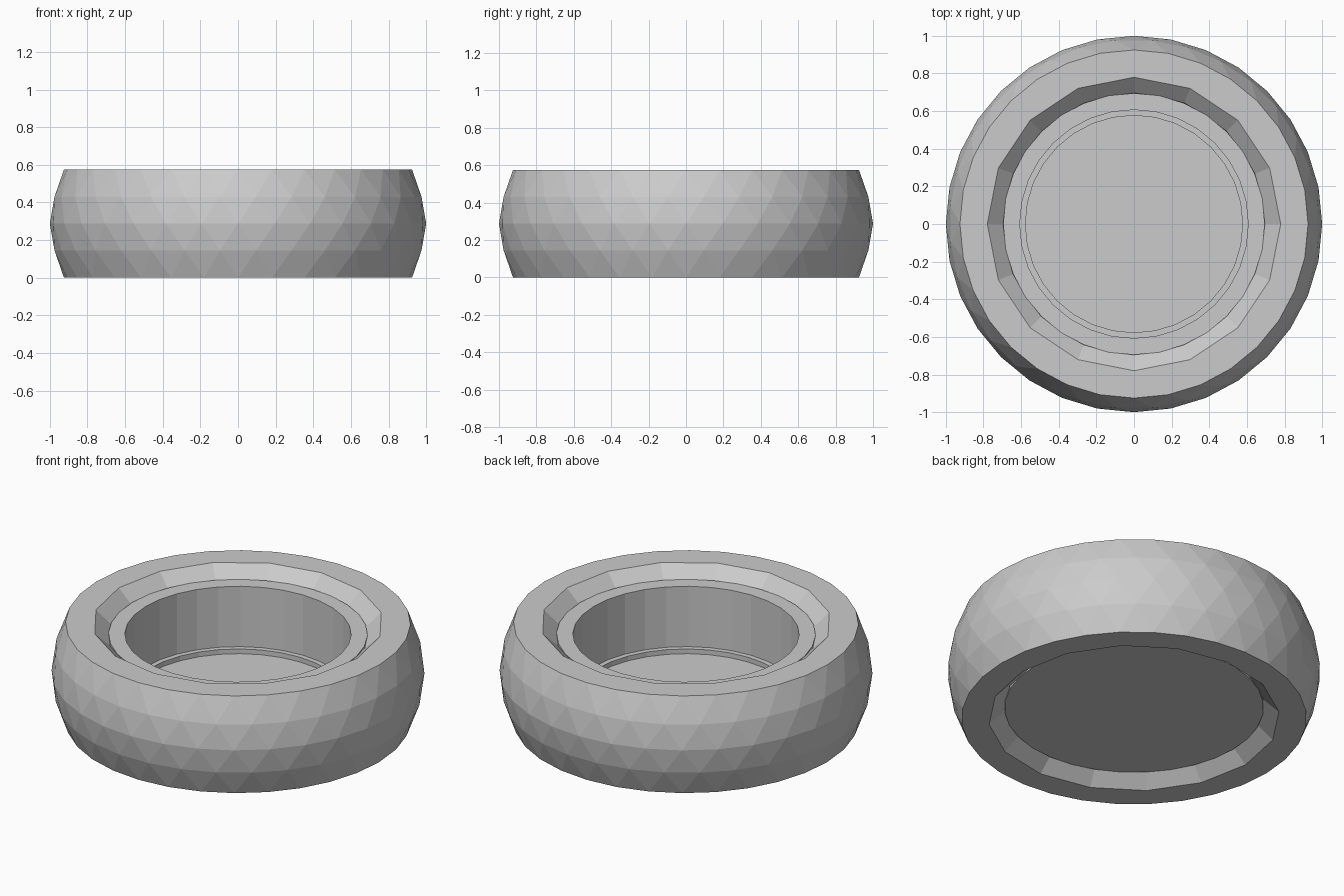
import bpy, bmesh
from math import pi, sin, cos

if "Cube" in bpy.data.objects:
    bpy.data.objects.remove(bpy.data.objects["Cube"])

N = 32          # sides around the wheel
H = 0.575       # total width of the tyre


def ring(bm, r, z, turn=0.0, facet=False):
    """Ring of N vertices; facet pulls odd ones onto the chord (N/2-sided look)."""
    verts = []
    for i in range(N):
        a = 2 * pi * (i + turn) / N
        rr = r * cos(2 * pi / N) if facet and i % 2 else r
        verts.append(bm.verts.new((rr * cos(a), rr * sin(a), z)))
    return verts


def bridge(bm, a, b, stagger=0):
    """Join two rings with quads, or triangles when one is turned half a step."""
    for i in range(N):
        j = (i + 1) % N
        if stagger == 0:
            bm.faces.new((a[i], a[j], b[j], b[i]))
        elif stagger > 0:      # b is half a step ahead of a
            bm.faces.new((a[i], a[j], b[i]))
            bm.faces.new((a[j], b[j], b[i]))
        else:                  # a is half a step ahead of b
            bm.faces.new((a[i], b[j], b[i]))
            bm.faces.new((a[i], a[j], b[j]))


def finish(bm, name):
    bmesh.ops.recalc_face_normals(bm, faces=bm.faces[:])
    mesh = bpy.data.meshes.new(name)
    bm.to_mesh(mesh)
    bm.free()
    obj = bpy.data.objects.new(name, mesh)
    bpy.context.collection.objects.link(obj)


# Tyre: bulging tread with staggered facets, flat sidewalls, coarse inner lips
bm = bmesh.new()
tread = [(0.925, 0), (0.98, 0.145), (1.0, H / 2), (0.98, H - 0.145), (0.925, H)]
outer = [ring(bm, r, z, 0.5 * (k % 2)) for k, (r, z) in enumerate(tread)]
for k in range(4):
    bridge(bm, outer[k], outer[k + 1], -1 if k % 2 else 1)
lip = [(0.78, 0), (0.70, 0.075), (0.665, 0.17)]
lip += [(r, H - z) for r, z in reversed(lip)]
inner = [ring(bm, r, z, facet=True) for r, z in reversed(lip)]
loop = [outer[-1]] + inner + [outer[0]]
for a, b in zip(loop, loop[1:]):
    bridge(bm, a, b)
finish(bm, "tyre")

# Rim: open cup with a closed back and a small stepped floor
bm = bmesh.new()
profile = [(0.695, 0.065), (0.695, 0.51), (0.607, 0.51),
           (0.607, 0.153), (0.577, 0.153), (0.577, 0.125)]
rings = [ring(bm, r, z) for r, z in profile]
for a, b in zip(rings, rings[1:]):
    bridge(bm, a, b)
bm.faces.new(rings[0])
bm.faces.new(rings[-1])
finish(bm, "rim")
